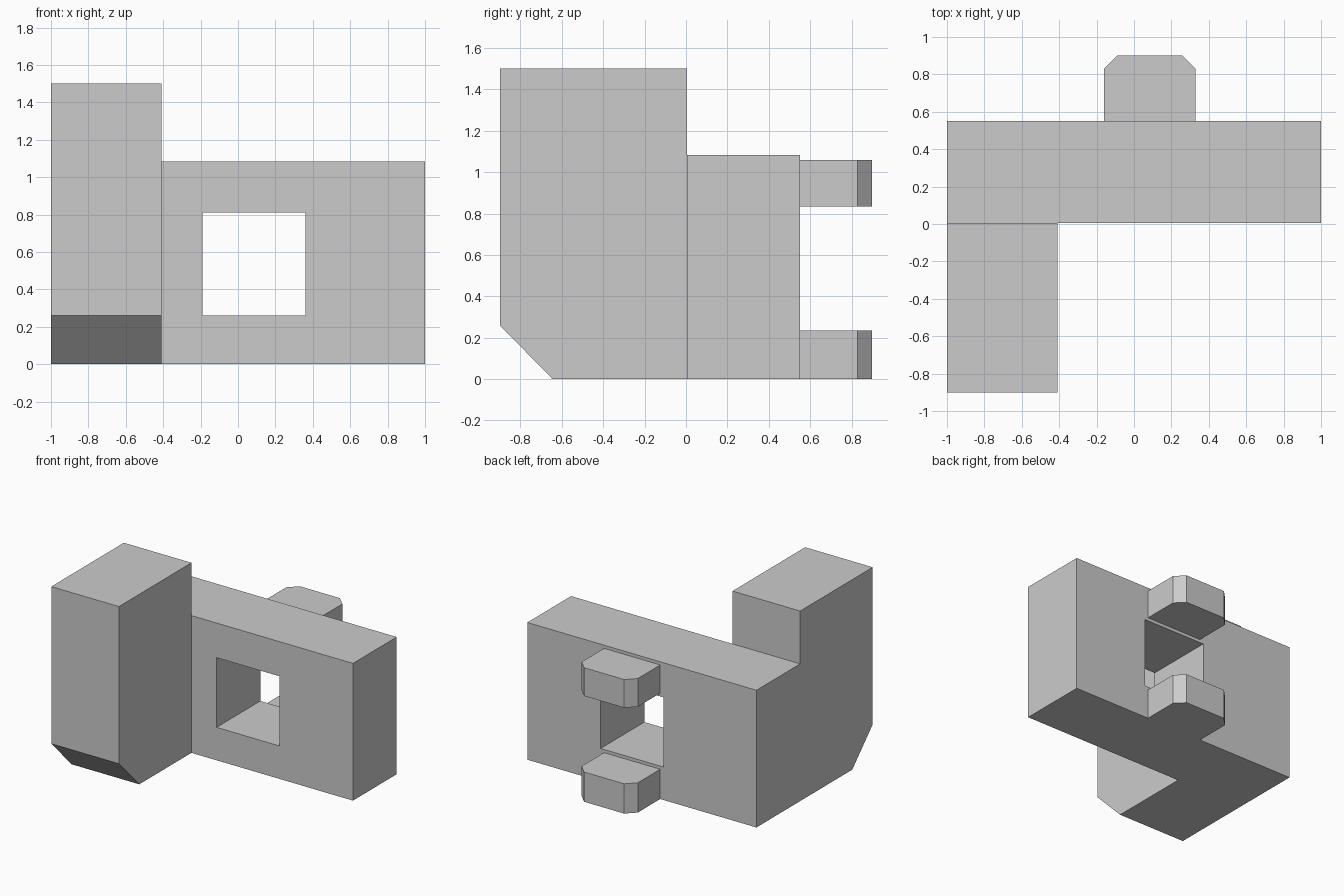
import bpy
import bmesh
from mathutils import Vector

default_cube = bpy.data.objects.get("Cube")
if default_cube:
    bpy.data.objects.remove(default_cube, do_unlink=True)

# One plain grey for everything
grey = bpy.data.materials.new("light_grey")
grey.use_nodes = True
grey.diffuse_color = (0.6, 0.6, 0.6, 1)
grey.node_tree.nodes["Principled BSDF"].inputs["Base Color"].default_value = (0.6, 0.6, 0.6, 1)


def prism(name, outline, depth):
    """Extrude a planar outline of 3D points along the depth vector."""
    bm = bmesh.new()
    face = bm.faces.new([bm.verts.new(p) for p in outline])
    moved = bmesh.ops.extrude_face_region(bm, geom=[face])["geom"]
    bmesh.ops.translate(bm, vec=Vector(depth),
                        verts=[v for v in moved if isinstance(v, bmesh.types.BMVert)])
    bmesh.ops.recalc_face_normals(bm, faces=bm.faces)
    mesh = bpy.data.meshes.new(name)
    bm.to_mesh(mesh)
    bm.free()
    mesh.materials.append(grey)
    obj = bpy.data.objects.new(name, mesh)
    bpy.context.collection.objects.link(obj)
    return obj


def slab(name, x0, x1, y0, y1, z0, z1):
    """Box given by its limits on each axis."""
    return prism(name, [(x0, y0, z0), (x1, y0, z0), (x1, y1, z0), (x0, y1, z0)], (0, 0, z1 - z0))


def combine(target, other, operation):
    """Apply a boolean to the target and discard the other solid."""
    mod = target.modifiers.new(operation.lower(), 'BOOLEAN')
    mod.operation = operation
    mod.solver = 'EXACT'
    mod.object = other
    bpy.context.view_layer.objects.active = target
    bpy.ops.object.modifier_apply(modifier=mod.name)
    bpy.data.objects.remove(other, do_unlink=True)


LEFT, INNER, RIGHT = -1, -0.41, 1
FRONT, WALL_FRONT, WALL_BACK, TAB_BACK = -0.9, 0.005, 0.55, 0.9

# Wall with a square window, joined to the tall chamfered block
body = slab("wall_and_tower", LEFT, RIGHT, WALL_FRONT, WALL_BACK, 0, 1.083)
tower_side = [(FRONT, 0.26), (-0.645, 0), (WALL_FRONT, 0), (WALL_FRONT, 1.5), (FRONT, 1.5)]
tower = prism("tower", [(LEFT, y, z) for y, z in tower_side], (INNER - LEFT, 0, 0))
combine(body, tower, 'UNION')
window = slab("window_cutter", -0.19, 0.36, WALL_FRONT - 0.2, WALL_BACK + 0.2, 0.26, 0.81)
combine(body, window, 'DIFFERENCE')

# Two chamfered tabs on the back of the wall
TAB_X, TAB_HALF, CHAMFER = 0.085, 0.245, 0.07
half = [(TAB_HALF, WALL_BACK), (TAB_HALF, TAB_BACK - CHAMFER), (TAB_HALF - CHAMFER, TAB_BACK)]
tab_outline = half + [(-x, y) for x, y in reversed(half)]
for name, low, high in (("lower_tab", 0, 0.235), ("upper_tab", 0.835, 1.058)):
    prism(name, [(TAB_X + x, y, low) for x, y in tab_outline], (0, 0, high - low))
